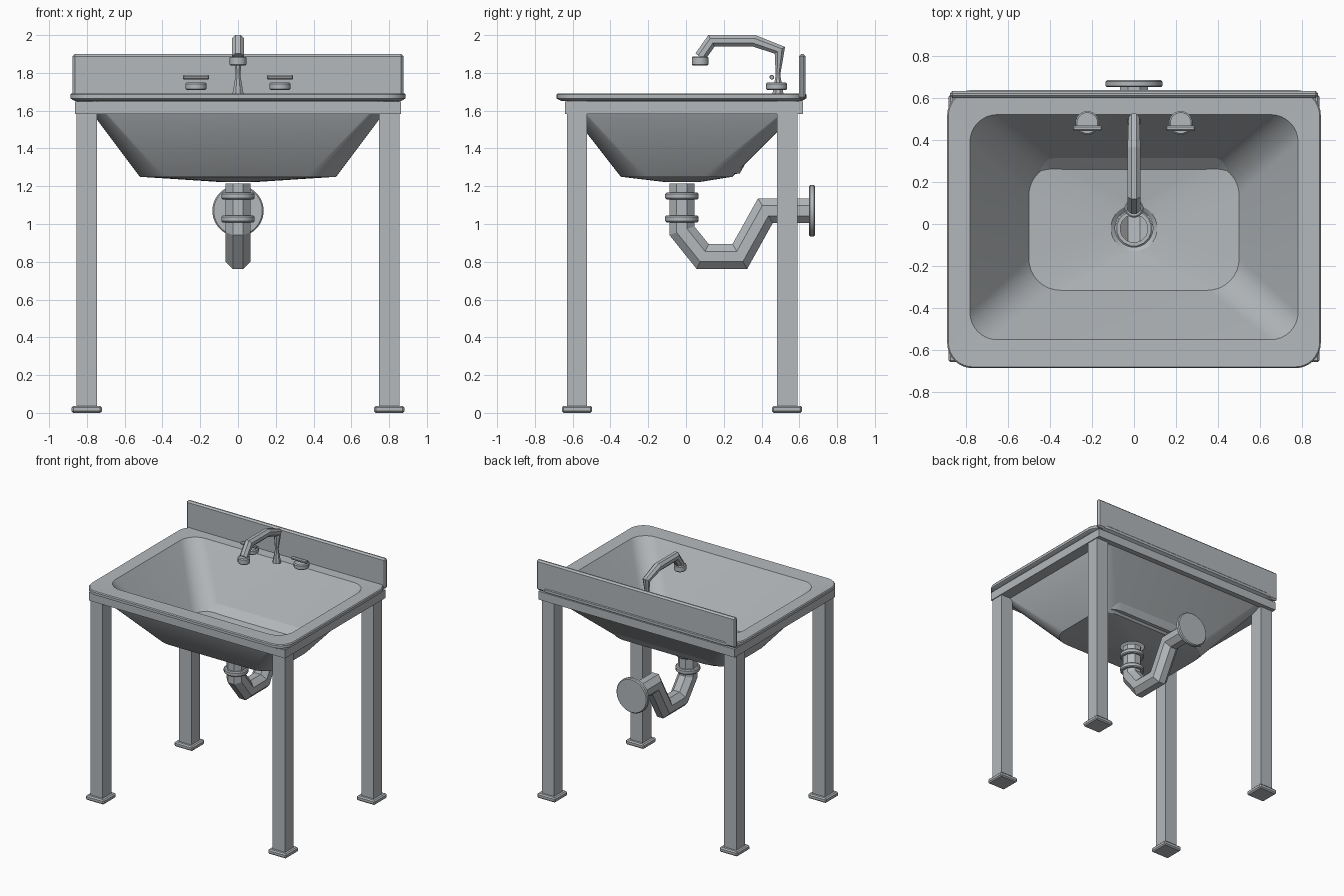
import bpy, bmesh, math
from mathutils import Vector

if "Cube" in bpy.data.objects:
    bpy.data.objects.remove(bpy.data.objects["Cube"])

# Dark enamelled metal
metal = bpy.data.materials.new("grey_metal")
metal.diffuse_color = (0.455, 0.48, 0.50, 1)
metal.use_nodes = True
metal.node_tree.nodes["Principled BSDF"].inputs["Base Color"].default_value = metal.diffuse_color


def mesh_object(name, bm, smooth=None):
    bmesh.ops.recalc_face_normals(bm, faces=bm.faces)
    me = bpy.data.meshes.new(name)
    bm.to_mesh(me)
    bm.free()
    me.materials.append(metal)
    ob = bpy.data.objects.new(name, me)
    bpy.context.collection.objects.link(ob)
    if smooth:
        bpy.ops.object.select_all(action='DESELECT')
        ob.select_set(True)
        bpy.context.view_layer.objects.active = ob
        bpy.ops.object.shade_smooth_by_angle(angle=math.radians(smooth))
    return ob


def loft(bm, rings, closed=False, caps=False):
    vr = [[bm.verts.new(p) for p in r] for r in rings]
    n = len(vr[0])
    pairs = list(zip(vr, vr[1:])) + ([(vr[-1], vr[0])] if closed else [])
    for a, b in pairs:
        for i in range(n):
            j = (i + 1) % n
            bm.faces.new((a[i], a[j], b[j], b[i]))
    if caps:
        bm.faces.new(vr[0])
        bm.faces.new(vr[-1])


def box(name, lo, hi, bevel=0):
    bm = bmesh.new()
    bmesh.ops.create_cube(bm, size=1)
    for v in bm.verts:
        v.co = [lo[k] + (v.co[k] + 0.5) * (hi[k] - lo[k]) for k in range(3)]
    if bevel:
        bmesh.ops.bevel(bm, geom=bm.edges[:], offset=bevel, segments=1, affect='EDGES')
    return mesh_object(name, bm)


def disc(name, centre, r, h, axis='Z', sides=16, bevel=0.007, hole=0):
    """Short cylinder with chamfered rims, or a ring when hole > 0."""
    prof = [(-h / 2, r - bevel), (-h / 2 + bevel, r), (h / 2 - bevel, r), (h / 2, r - bevel)]
    if hole:
        prof += [(h / 2, hole), (-h / 2, hole)]
    rings = []
    for d, rad in prof:
        ring = []
        for i in range(sides):
            a = 2 * math.pi * (i + 0.5) / sides
            u, v = rad * math.cos(a), rad * math.sin(a)
            p = {'Z': (u, v, d), 'Y': (u, d, v), 'X': (d, u, v)}[axis]
            ring.append(Vector(centre) + Vector(p))
        rings.append(ring)
    bm = bmesh.new()
    loft(bm, rings, closed=bool(hole), caps=not hole)
    return mesh_object(name, bm, 30)


def tube(name, path, sides=8, caps=False):
    """Mitred octagonal tube along (y, z, apothem) points in the x = 0 plane."""
    pts = [Vector((p[0], p[1])) for p in path]
    rings = []
    for k, p in enumerate(pts):
        d0 = (p - pts[k - 1]).normalized() if k else (pts[1] - p).normalized()
        d1 = (pts[k + 1] - p).normalized() if k < len(pts) - 1 else d0
        t = (d0 + d1).normalized()
        side = Vector((-t.y, t.x)) / t.dot(d0)
        r = path[k][2] / math.cos(math.pi / sides)
        ring = []
        for i in range(sides):
            a = 2 * math.pi * (i + 0.5) / sides
            q = p + side * r * math.sin(a)
            ring.append((r * math.cos(a), q.x, q.y))
        rings.append(ring)
    bm = bmesh.new()
    loft(bm, rings, caps=caps)
    return mesh_object(name, bm)


def rounded(hx, y0, y1, r, z, seg=8):
    ring = []
    for cx, cy, a0 in ((hx - r, y1 - r, 0), (r - hx, y1 - r, 90),
                       (r - hx, y0 + r, 180), (hx - r, y0 + r, 270)):
        for i in range(seg + 1):
            a = math.radians(a0 + 90 * i / seg)
            ring.append((cx + r * math.cos(a), cy + r * math.sin(a), z))
    return ring


def drain(r, z, seg=8):
    return [(r * math.cos(a), -0.02 + r * math.sin(a), z)
            for q in range(4) for i in range(seg + 1)
            for a in [math.radians(90 * q + 2.5 + 85 * i / seg)]]


# Basin: one closed shell, from outer drain edge over the rim to the inner drain edge
bm = bmesh.new()
loft(bm, [
    drain(0.09, 1.222),
    rounded(0.52, -0.345, 0.245, 0.15, 1.25),
    rounded(0.775, -0.61, 0.585, 0.08, 1.59),
    rounded(0.785, -0.62, 0.595, 0.08, 1.652),
    rounded(0.865, -0.662, 0.615, 0.10, 1.652),
    rounded(0.888, -0.685, 0.637, 0.12, 1.665),
    rounded(0.888, -0.685, 0.637, 0.12, 1.685),
    rounded(0.882, -0.679, 0.631, 0.115, 1.692),
    rounded(0.78, -0.55, 0.52, 0.13, 1.688),
    rounded(0.50, -0.315, 0.285, 0.15, 1.268),
    drain(0.11, 1.242),
    drain(0.09, 1.226),
], closed=True)
mesh_object("basin", bm, 30)

# Backsplash
box("backsplash", (-0.875, 0.598, 1.66), (0.875, 0.632, 1.90), 0.012)

# Apron rails
for nm, y in (("front", -0.64), ("back", 0.575)):
    box(nm + "_rail", (-0.862, y, 1.582), (0.862, y + 0.045, 1.648))
for nm, s in (("left", -1), ("right", 1)):
    x = s * 0.817
    box(nm + "_rail", (x - 0.045, -0.595, 1.582), (x + 0.045, 0.575, 1.648))

# Legs and feet
for sx, side in ((-1, "left"), (1, "right")):
    for y, end in ((-0.577, "front"), (0.535, "back")):
        x = sx * 0.801
        box(f"{end}_{side}_leg", (x - 0.054, y - 0.054, 0.02), (x + 0.054, y + 0.054, 1.65))
        box(f"{end}_{side}_foot", (x - 0.08, y - 0.08, 0), (x + 0.08, y + 0.08, 0.037), 0.009)

# Drain pipe, collars and wall flange
tube("drain_pipe", [(y, z, 0.066) for y, z in (
    (-0.022, 1.215), (-0.022, 0.965), (0.088, 0.828), (0.285, 0.828), (0.42, 1.07), (0.66, 1.07))])
for nm, z in (("upper", 1.148), ("lower", 1.027)):
    disc(nm + "_pipe_collar", (0, -0.022, z), 0.09, 0.036, hole=0.066)
disc("wall_flange", (0, 0.667, 1.07), 0.136, 0.034, 'Y', 32)

# Faucet spout and nozzle
tube("faucet_spout", [(0.487, 1.685, 0.03), (0.487, 1.79, 0.012), (0.497, 1.92, 0.026),
                      (0.36, 1.97, 0.031), (0.135, 1.97, 0.031), (0.075, 1.885, 0.031)], caps=True)
disc("faucet_nozzle", (0, 0.075, 1.863), 0.045, 0.05)

# Tap knobs with cross bars
for s, side in ((-1, "left"), (1, "right")):
    x = s * 0.222
    disc(side + "_tap_knob", (x, 0.48, 1.729), 0.057, 0.04)
    disc(side + "_tap_bar", (x, 0.455, 1.777), 0.013, 0.136, 'X', 8, 0.004)
